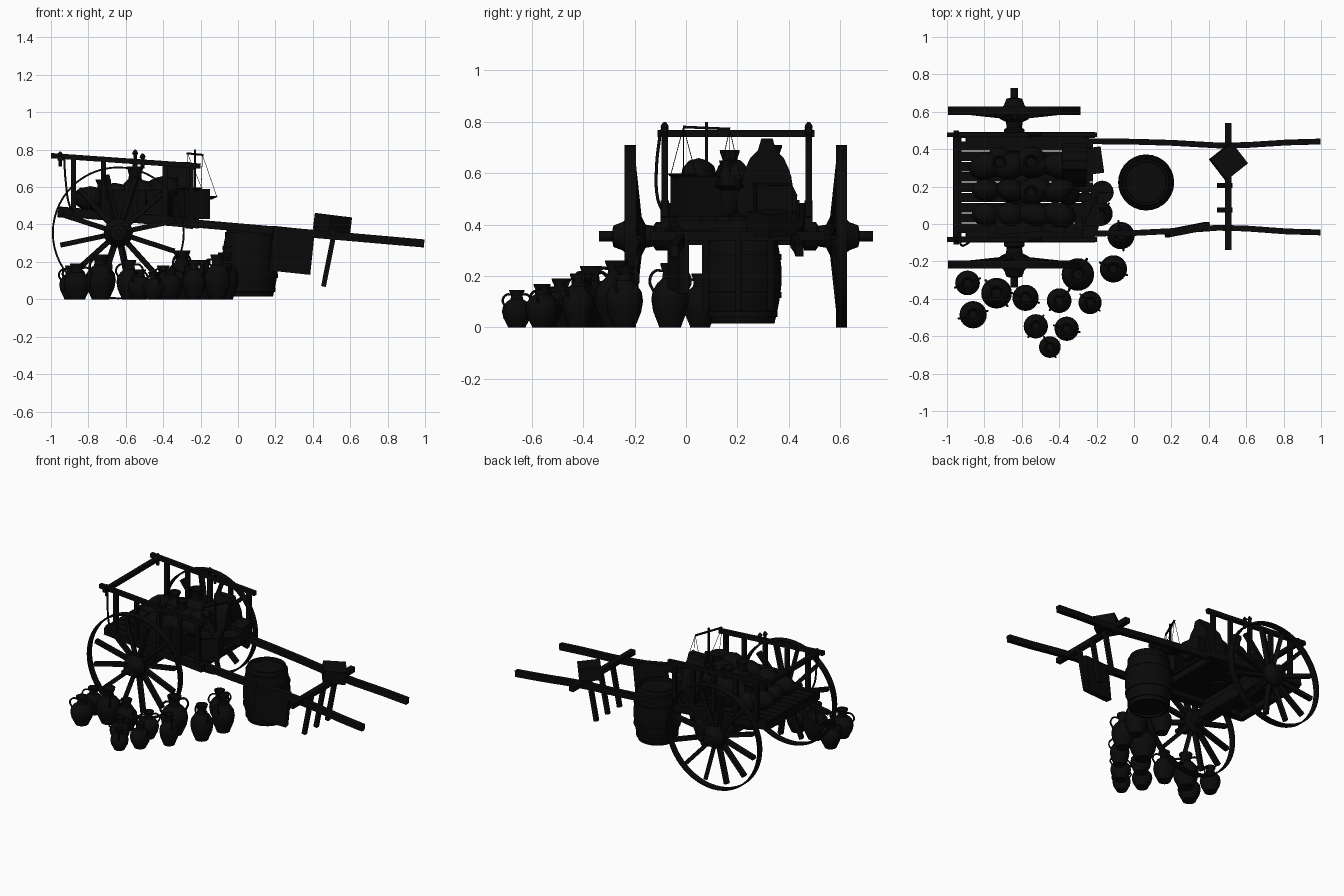
import bpy, bmesh, math, random
from mathutils import Vector, Matrix

random.seed(4)
cube = bpy.data.objects.get("Cube")
if cube:
    bpy.data.objects.remove(cube, do_unlink=True)

# Single near-black colour
mat = bpy.data.materials.new("charcoal_black")
mat.use_nodes = True
COLOR = (0.003, 0.003, 0.003, 1)
mat.diffuse_color = COLOR
mat.node_tree.nodes["Principled BSDF"].inputs["Base Color"].default_value = COLOR


def make(name, bm, matrix=None, smooth=False):
    bmesh.ops.recalc_face_normals(bm, faces=bm.faces)
    me = bpy.data.meshes.new(name)
    bm.to_mesh(me)
    bm.free()
    me.materials.append(mat)
    ob = bpy.data.objects.new(name, me)
    bpy.context.collection.objects.link(ob)
    if matrix:
        ob.matrix_world = matrix
    if smooth:
        bpy.ops.object.select_all(action='DESELECT')
        ob.select_set(True)
        bpy.context.view_layer.objects.active = ob
        bpy.ops.object.shade_smooth_by_angle(angle=math.radians(40))
    return ob


def box(name, loc, size, yaw=0, tilt=0):
    bm = bmesh.new()
    bmesh.ops.create_cube(bm, size=1)
    bmesh.ops.scale(bm, vec=size, verts=bm.verts)
    rot = Matrix.Rotation(tilt, 4, 'Y') @ Matrix.Rotation(yaw, 4, 'Z')
    return make(name, bm, Matrix.Translation(loc) @ rot)


def beam(name, a, b, w, h):
    """Rectangular bar from a to b, w wide and h high."""
    a, b = Vector(a), Vector(b)
    d = b - a
    bm = bmesh.new()
    bmesh.ops.create_cube(bm, size=1)
    bmesh.ops.scale(bm, vec=(w, h, d.length), verts=bm.verts)
    rot = d.to_track_quat('Z', 'Y').to_matrix().to_4x4()
    return make(name, bm, Matrix.Translation((a + b) / 2) @ rot)


def lathe(name, profile, matrix, n=24):
    bm = bmesh.new()
    rings = [[bm.verts.new((r * math.cos(t), r * math.sin(t), z))
              for t in (math.tau * i / n for i in range(n))] for r, z in profile]
    for lo, hi in zip(rings, rings[1:]):
        for i in range(n):
            bm.faces.new((lo[i], lo[(i + 1) % n], hi[(i + 1) % n], hi[i]))
    bm.faces.new(rings[0])
    bm.faces.new(rings[-1])
    return make(name, bm, matrix, True)


def tube(name, pts, r, smooth=True):
    cu = bpy.data.curves.new(name, 'CURVE')
    cu.dimensions = '3D'
    cu.bevel_depth, cu.bevel_resolution, cu.resolution_u = r, 1, 4
    cu.use_fill_caps = True
    sp = cu.splines.new('BEZIER' if smooth else 'POLY')
    dest = sp.bezier_points if smooth else sp.points
    dest.add(len(pts) - 1)
    for p, c in zip(dest, pts):
        if smooth:
            p.co = c
            p.handle_left_type = p.handle_right_type = 'AUTO'
        else:
            p.co = (*c, 1)
    cu.materials.append(mat)
    ob = bpy.data.objects.new(name, cu)
    bpy.context.collection.objects.link(ob)
    return ob


def slope(x):
    return 0.385 - 0.087 * x


WX, WR = -0.64, 0.355
RIGHT, LEFT, MID = -0.083, 0.477, 0.195
TILT = math.atan(0.087)

# Wheels: thin broad tyre, dished spokes and turned hub
for side, s, wy in (("right", -1, -0.217), ("left", 1, 0.605)):
    turn = Matrix.Translation((WX, wy, WR)) @ Matrix.Rotation(-s * math.pi / 2, 4, 'X')
    bm = bmesh.new()
    n = 56
    loop = ((0.345, -0.022), (WR, -0.022), (WR, 0.022), (0.345, 0.022))
    rings = [[bm.verts.new((r * math.cos(math.tau * i / n), r * math.sin(math.tau * i / n), z))
              for r, z in loop] for i in range(n)]
    for i in range(n):
        p, q = rings[i], rings[(i + 1) % n]
        for k in range(4):
            bm.faces.new((p[k], q[k], q[(k + 1) % 4], p[(k + 1) % 4]))
    make(side + "_wheel_rim", bm, turn, True)
    for i in range(12):
        t = math.tau * (i + 0.4) / 12
        d = Vector((math.cos(t), 0, math.sin(t)))
        c = Vector((WX, wy, WR))
        beam(side + "_spoke", c + d * 0.05 - Vector((0, s * 0.028, 0)), c + d * 0.315, 0.03, 0.026)
    lathe(side + "_hub", [(0.035, -0.15), (0.055, -0.145), (0.055, -0.1), (0.04, -0.09),
                          (0.045, -0.06), (0.075, -0.045), (0.078, 0.005), (0.055, 0.03),
                          (0.042, 0.065), (0.02, 0.07), (0.02, 0.122)], turn, 20)

# Axle and cart bed of close planks
box("axle_beam", (WX, MID, 0.36), (0.09, 0.52, 0.08))
for x in (-0.945, -0.64, -0.26):
    box("bed_cross_beam", (x, MID, slope(x) - 0.01), (0.04, 0.56, 0.04), tilt=TILT)
for i in range(9):
    y = RIGHT + 0.06 + i * 0.055
    beam("bed_plank", (-0.96, y, slope(-0.96) + 0.02), (-0.22, y, slope(-0.22) + 0.02), 0.05, 0.016)
for y in (RIGHT, LEFT):
    beam("bed_side_beam", (-0.96, y, slope(-0.96)), (-0.21, y, slope(-0.21)), 0.032, 0.05)

# Gently bowed pulling shafts
XS = (-0.9, 0, 0.2, 0.45, 0.6, 0.82, 0.995)
for name, ys in (("right_shaft", (-0.06, -0.048, -0.038, -0.02, -0.024, -0.04, -0.045)),
                 ("left_shaft", (0.45, 0.44, 0.434, 0.42, 0.422, 0.436, 0.441))):
    pts = [Vector((x, y, slope(x))) for x, y in zip(XS, ys)]
    for a, b in zip(pts, pts[1:]):
        beam(name, a, b, 0.031, 0.043)

# Side rails on posts, with rear crossbar
for y in (RIGHT, LEFT):
    beam("top_rail", (-1, y, 0.768), (-0.2, y, 0.712), 0.026, 0.028)
    for x in (-0.88, -0.72, -0.55, -0.39, -0.25):
        top = 0.698 - 0.07 * x
        beam("rail_post", (x, y, slope(x)), (x, y, top + 0.005), 0.026, 0.026)
    for x, top in ((-0.95, 0.79), (-0.55, 0.8), (-0.51, 0.78)):
        lathe("rail_peg", [(0.01, 0), (0.01, 0.05), (0.016, 0.06), (0.012, 0.07), (0.004, 0.08)],
              Matrix.Translation((x, y, top - 0.08)), 8)
beam("rail_crossbar", (-0.95, -0.11, 0.755), (-0.95, 0.5, 0.755), 0.028, 0.028)
tube("hanging_rope", [(-0.93, -0.1, 0.76), (-0.92, -0.115, 0.62), (-0.9, -0.11, 0.5), (-0.87, -0.09, 0.45)], 0.006)

# Yoke bar, hanging stakes, box and hanging panel
box("yoke_bar", (0.505, 0.2, 0.355), (0.035, 0.68, 0.035))
for y in (0.075, 0.205, 0.33):
    beam("yoke_stake", (0.515, y, 0.36), (0.457, y, 0.068), 0.026, 0.026)
box("yoke_box", (0.505, 0.335, 0.405), (0.145, 0.14, 0.09), math.radians(38), math.radians(7))
box("hanging_panel", (0.285, -0.03, 0.262), (0.225, 0.04, 0.24), math.radians(11), math.radians(6))

# Barrel with hoops
bar = [(0.122 + 0.028 * math.sin(math.pi * k / 10), 0.015 + 0.037 * k) for k in range(11)]
place = Matrix.Translation((0.065, 0.222, 0))
lathe("barrel", [(0.108, 0.03), (0.108, 0.015)] + bar + [(0.11, 0.385), (0.108, 0.365)], place, 28)
for k in (1, 3, 7, 9):
    r, z = bar[k]
    lathe("barrel_hoop", [(r, z - 0.012), (r + 0.004, z - 0.011), (r + 0.004, z + 0.011), (r, z + 0.012)], place, 28)


# Jugs: belly radius, height and handle direction
JUG = [(0.58, 0), (0.62, 0.04), (0.9, 0.25), (1, 0.43), (0.93, 0.57), (0.68, 0.69),
       (0.42, 0.76), (0.38, 0.86), (0.5, 0.96), (0.52, 1), (0.4, 0.99), (0.3, 0.85)]


def jug(name, x, y, r, h, ang, z=0, handles=2):
    lathe(name, [(a * r, b * h) for a, b in JUG], Matrix.Translation((x, y, z)))
    for k in range(handles):
        t = math.radians(ang) + k * math.pi
        pts = [(x + math.cos(t) * q * r, y + math.sin(t) * q * r, z + p * h)
               for q, p in ((0.4, 0.88), (0.8, 0.88), (1.1, 0.72), (0.9, 0.57))]
        tube(name + "_handle", pts, 0.08 * r)


for x, y, r, h, ang in (
        (-0.89, -0.315, 0.066, 0.18, 200), (-0.735, -0.37, 0.082, 0.24, 130), (-0.86, -0.485, 0.073, 0.19, 195),
        (-0.58, -0.395, 0.07, 0.21, 160), (-0.4, -0.41, 0.066, 0.18, 45), (-0.3, -0.27, 0.087, 0.26, 60),
        (-0.235, -0.42, 0.062, 0.21, 140), (-0.11, -0.24, 0.073, 0.24, 155), (-0.07, -0.062, 0.073, 0.25, 100),
        (-0.525, -0.547, 0.065, 0.16, 235), (-0.36, -0.56, 0.065, 0.17, 165), (-0.45, -0.658, 0.058, 0.145, 300),
        (-0.18, 0.055, 0.066, 0.21, 50)):
    jug("ground_jug", x, y, r, h, ang)

# Cargo: crates, domed pack, jars and sacks
box("front_left_crate", (-0.24, 0.335, 0.5), (0.13, 0.14, 0.12), math.radians(8), math.radians(7))
box("side_crate", (-0.25, 0.04, 0.51), (0.15, 0.15, 0.16), math.radians(25))
box("middle_crate", (-0.42, 0.03, 0.51), (0.12, 0.15, 0.15), math.radians(-8))
box("long_chest", (-0.62, 0.03, 0.52), (0.24, 0.16, 0.13), math.radians(5))
bm = bmesh.new()
half = [(0.11, 0.43), (0.118, 0.515), (0.1, 0.55), (0.088, 0.61), (0.065, 0.66), (0.035, 0.69), (0.022, 0.735)]
outline = half + [(-a, b) for a, b in reversed(half)]
face = bm.faces.new([bm.verts.new((-0.385, 0.315 + a, b)) for a, b in outline])
ext = bmesh.ops.extrude_face_region(bm, geom=[face])["geom"]
bmesh.ops.translate(bm, vec=(0.13, 0, 0), verts=[v for v in ext if isinstance(v, bmesh.types.BMVert)])
make("domed_pack", bm)
for x, y, r, h in ((-0.55, 0.33, 0.085, 0.28), (-0.72, 0.33, 0.08, 0.21), (-0.55, 0.17, 0.075, 0.26),
                   (-0.35, 0.16, 0.06, 0.22)):
    jug("cargo_jar", x, y, r, h, 40, 0.43, 0)
for i in range(12):
    bm = bmesh.new()
    bmesh.ops.create_icosphere(bm, subdivisions=2, radius=1)
    bmesh.ops.scale(bm, vec=(random.uniform(0.075, 0.1), random.uniform(0.06, 0.075), 0.065), verts=bm.verts)
    spot = (-0.79 + 0.13 * (i // 3), 0.05 + 0.13 * (i % 3), 0.54 + 0.018 * (i // 3))
    make("cargo_sack", bm, Matrix.Translation(spot) @ Matrix.Rotation(random.uniform(-0.5, 0.5), 4, 'Z'), True)

# Balance scale with hanging pans
beam("scale_column", (-0.23, 0.08, 0.45), (-0.23, 0.08, 0.8), 0.012, 0.012)
ends = (Vector((-0.27, -0.01, 0.78)), Vector((-0.19, 0.17, 0.772)))
beam("scale_arm", ends[0], ends[1], 0.01, 0.01)
for end, low in zip(ends, (0.59, 0.545)):
    centre = Vector((end.x + 0.02, end.y, low))
    lathe("scale_pan", [(0.03, -0.012), (0.055, 0), (0.062, 0.008), (0.052, 0.006)], Matrix.Translation(centre), 16)
    for k in range(3):
        t = math.tau * k / 3
        tube("scale_cord", [end, centre + Vector((math.cos(t), math.sin(t), 0)) * 0.058], 0.0015, False)
